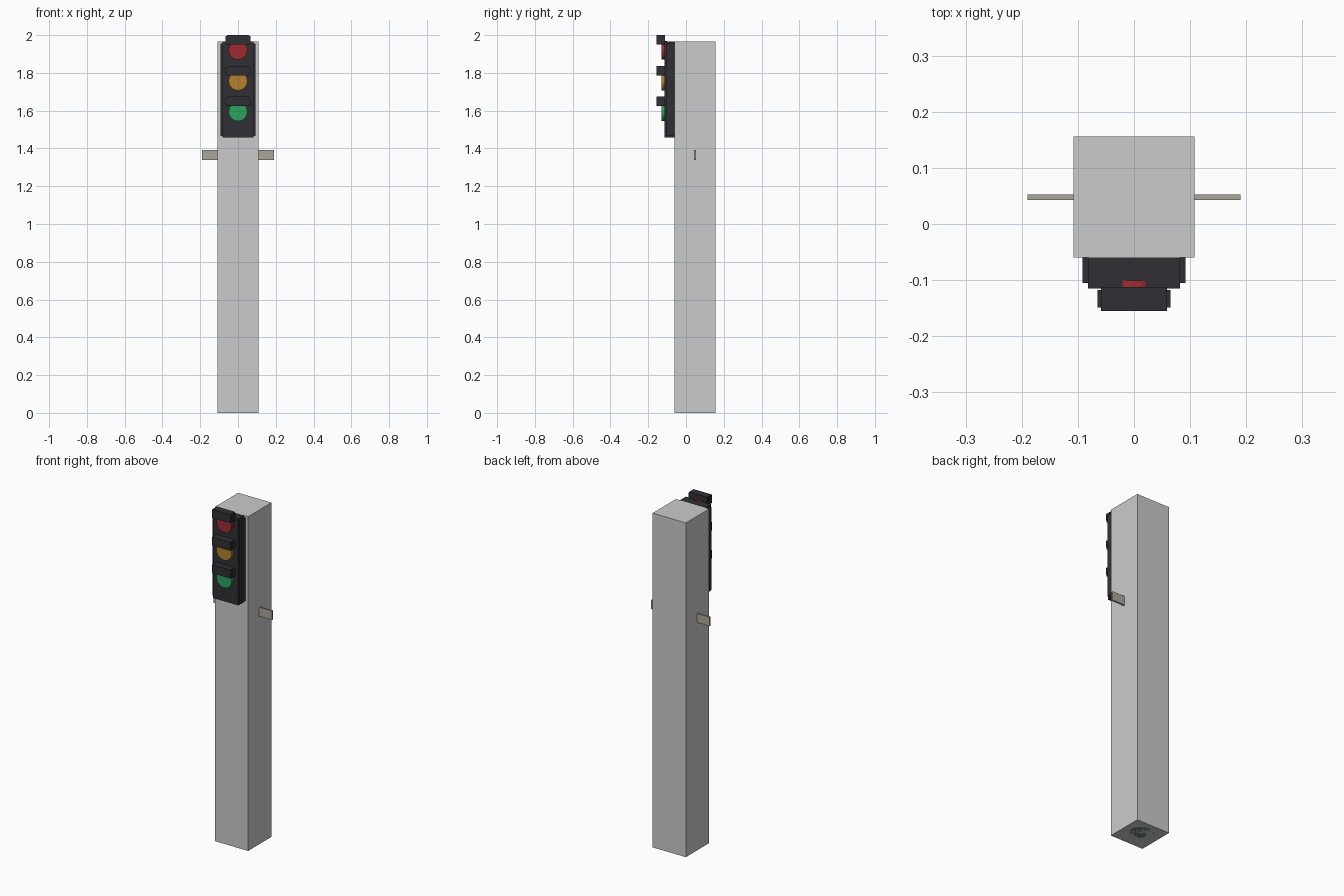
import bpy, math

if "Cube" in bpy.data.objects:
    bpy.data.objects.remove(bpy.data.objects["Cube"])


def mat(name, col):
    m = bpy.data.materials.new(name)
    m.diffuse_color = (*col, 1)
    m.use_nodes = True
    m.node_tree.nodes["Principled BSDF"].inputs["Base Color"].default_value = m.diffuse_color
    return m


BLACK = mat("black_housing", (0.03, 0.03, 0.035))
STEEL = mat("steel", (0.17, 0.19, 0.2))
BEIGE = mat("plate_beige", (0.4, 0.39, 0.33))


def box(name, x, y, z, m=None):
    """Box centred on x=0 with half width x, spanning the y and z ranges."""
    bpy.ops.mesh.primitive_cube_add(size=1, location=(0, sum(y) / 2, sum(z) / 2))
    o = bpy.context.object
    o.name = name
    o.scale = (2 * x, y[1] - y[0], z[1] - z[0])
    bpy.ops.object.transform_apply(location=False, rotation=False, scale=True)
    if m:
        o.data.materials.append(m)
    return o


def cyl(name, r, depth, loc, m, n, rot=(0, 0, 0)):
    bpy.ops.mesh.primitive_cylinder_add(vertices=n, radius=r, depth=depth,
                                        location=loc, rotation=rot)
    o = bpy.context.object
    o.name = name
    o.data.materials.append(m)


def stepped_box(name, x, y, z, s, m):
    """Box with notched side edges: a core plus a wider, shorter band."""
    box(name + "_core", x - s, y, z, m)
    box(name + "_band", x, (y[0] + s, y[1] - s), (z[0] + s, z[1] - s), m)


# Square outer column
box("column", 0.108, (-0.06, 0.156), (0, 1.965))

# Round pole and its foot inside the column
cyl("pole", 0.038, 1.965, (0, 0.048, 0.9825), STEEL, 10)
cyl("pole_foot", 0.075, 0.04, (0, 0.048, 0.02), STEEL, 16)

# Plate passing through the column
box("cross_plate", 0.19, (0.043, 0.053), (1.34, 1.393), BEIGE)

# Lamp housing
stepped_box("housing", 0.092, (-0.115, 0.015), (1.457, 1.965), 0.01, BLACK)

# Three lamps, each with a visor
colours = {"red": (0.35, 0.025, 0.03), "amber": (0.45, 0.22, 0.025),
           "green": (0.025, 0.36, 0.11)}
for i, (name, col) in enumerate(colours.items()):
    z = 1.92 - i * 0.163
    cyl(name + "_lens", 0.05, 0.03, (0, -0.116, z), mat(name, col), 24,
        (math.pi / 2, 0, 0))
    stepped_box(name + "_visor", 0.065, (-0.155, -0.112), (z + 0.03, z + 0.08),
                0.006, BLACK)
